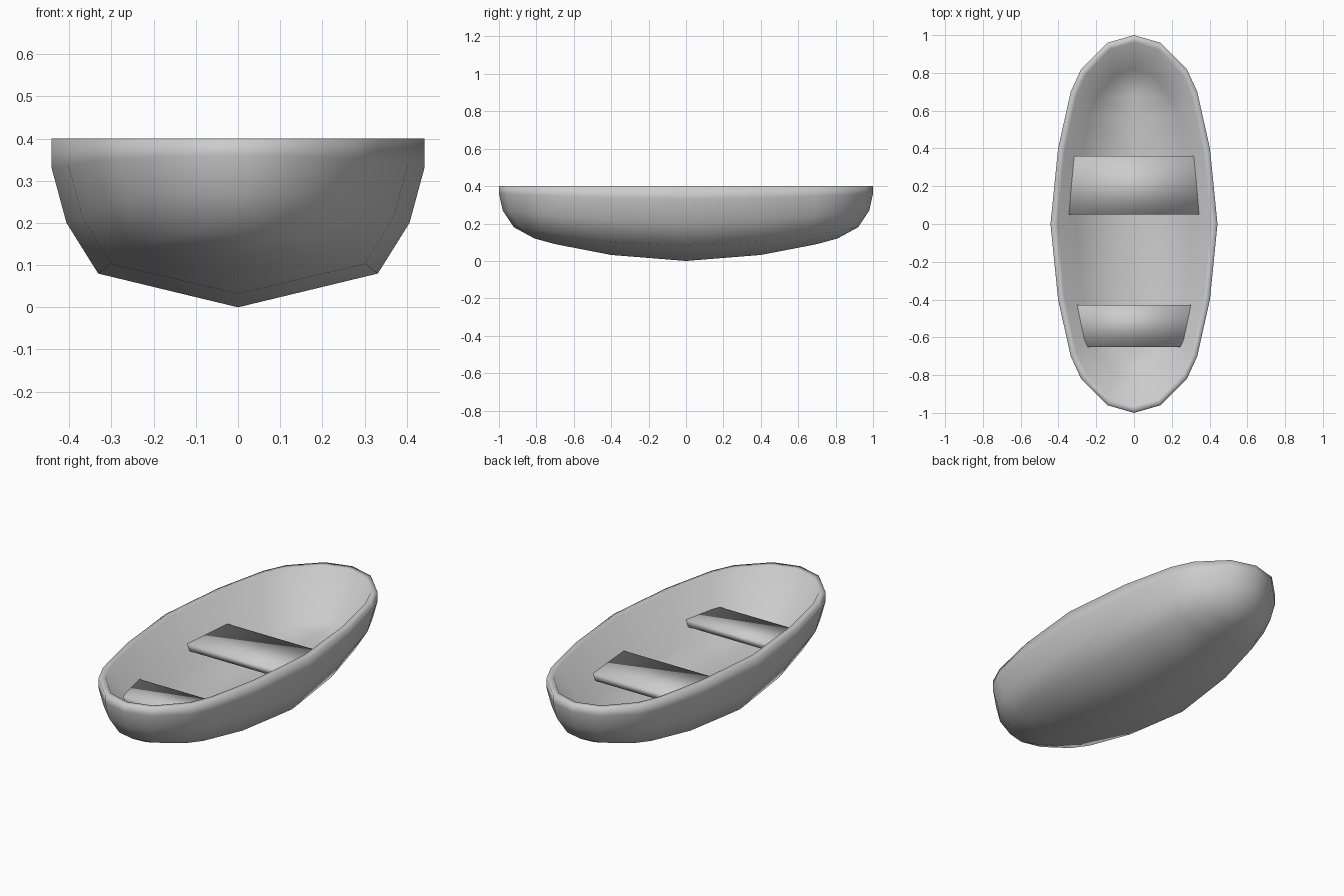
import bpy, bmesh
from mathutils import Vector

if "Cube" in bpy.data.objects:
    bpy.data.objects.remove(bpy.data.objects["Cube"])


def make_object(name, bm):
    mesh = bpy.data.meshes.new(name)
    bm.normal_update()
    bm.to_mesh(mesh)
    bm.free()
    ob = bpy.data.objects.new(name, mesh)
    bpy.context.collection.objects.link(ob)
    return ob


# Hull: one quarter lofted keel -> gunwale -> inner rim -> inner floor, mirrored
outline = [(0.442, 0), (0.402, 0.40), (0.335, 0.70), (0.28, 0.82), (0.14, 0.96), (0, 1)]
keel = [(0, 0), (0.40, 0.032), (0.70, 0.09), (0.81, 0.12)]
# x scale, y scale of the tip, z amidships, z at the tip
levels = [(0.75, 0.92, 0.08, 0.18), (0.92, 0.98, 0.20, 0.27),
          (1, 1, 0.33, 0.36), (1, 1, 0.40, 0.40)]
floor_z = [0.13, 0.13, 0.142, 0.152, 0.168, 0.17]

bm = bmesh.new()
keel_row = [bm.verts.new((0, y, z)) for y, z in keel]
rows = []
for sx, sy, z_mid, z_end in levels:
    rows.append([bm.verts.new((x * sx, y * (1 - (1 - sy) * y),
                               z_mid + (z_end - z_mid) * y ** 1.6))
                 for x, y in outline])
rows.append([bm.verts.new((x * 0.915, y * 0.963, 0.40)) for x, y in outline])
rows.append([bm.verts.new((x * 0.70, y * 0.82, z))
             for (x, y), z in zip(outline, floor_z)])
spine = [bm.verts.new((0, v.co.y, v.co.z)) for v in rows[-1][:4]]


def cap(middle, ring):
    """Close a level across the centre line."""
    made = [bm.faces.new((middle[i], middle[i + 1], ring[i + 1], ring[i]))
            for i in range(3)]
    made.append(bm.faces.new((middle[3], ring[5], ring[4], ring[3])))
    return made


def band(low, high):
    return [bm.faces.new((low[i], low[i + 1], high[i + 1], high[i]))
            for i in range(5)]


outer = cap(keel_row, rows[0])
for k in range(3):
    outer += band(rows[k], rows[k + 1])
floor = cap(spine, rows[5])
inner = band(rows[3], rows[4]) + band(rows[4], rows[5]) + floor
bm.normal_update()
for f in outer:
    f.smooth = True
    if f.normal.dot(f.calc_center_median() - Vector((0, 0, 0.4))) < 0:
        f.normal_flip()
for f in inner:
    f.smooth = True
    if f.normal.z < 0:
        f.normal_flip()
hull = make_object("hull", bm)
mirror = hull.modifiers.new("mirror", 'MIRROR')
mirror.use_axis = (True, True, False)


def seat(name, y0, w0, y1, w1, z0, z1):
    """Soft-shaded board with a different half width at each end."""
    bm = bmesh.new()
    ring = [(-w0, y0), (w0, y0), (w1, y1), (-w1, y1)]
    low = [bm.verts.new((x, y, z0)) for x, y in ring]
    high = [bm.verts.new((x, y, z1)) for x, y in ring]
    bm.faces.new(low[::-1])
    bm.faces.new(high)
    for i in range(4):
        j = (i + 1) % 4
        bm.faces.new((low[i], low[j], high[j], high[i]))
    for f in bm.faces:
        f.smooth = True
    return make_object(name, bm)


# Two cross seats
seat("rear_seat", 0.05, 0.36, 0.36, 0.33, 0.205, 0.242)
seat("front_seat", -0.65, 0.26, -0.43, 0.305, 0.205, 0.242)
